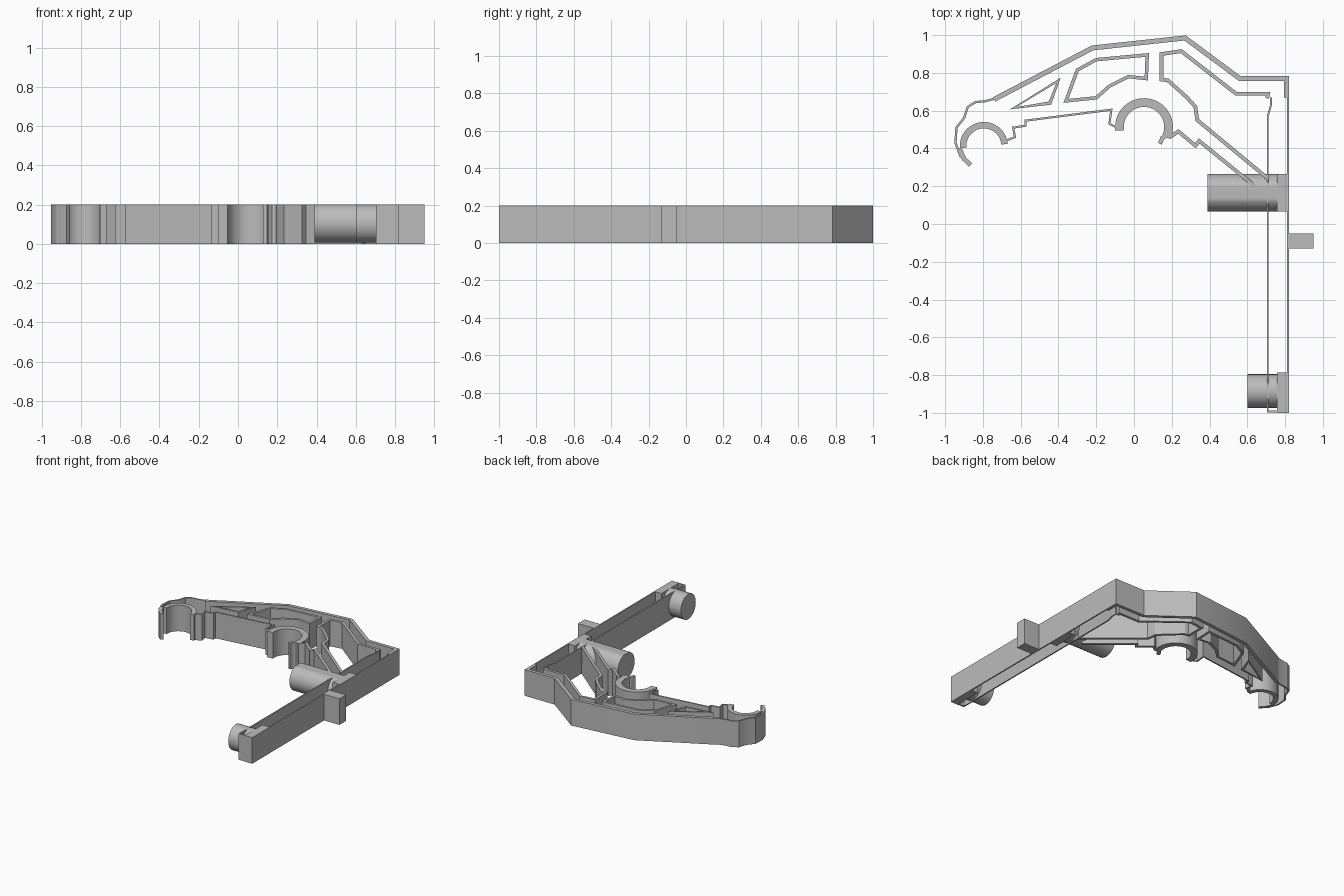
import bpy, bmesh, math
from mathutils import Vector

cube = bpy.data.objects.get("Cube")
if cube:
    bpy.data.objects.remove(cube, do_unlink=True)

HEIGHT = 0.2

gray = bpy.data.materials.new("light_gray")
gray.use_nodes = True
color = (0.5, 0.5, 0.5, 1)
gray.diffuse_color = color
gray.node_tree.nodes["Principled BSDF"].inputs["Base Color"].default_value = color


def finish(name, bm):
    """Turn a bmesh into a shaded object."""
    bmesh.ops.recalc_face_normals(bm, faces=bm.faces)
    mesh = bpy.data.meshes.new(name)
    bm.to_mesh(mesh)
    bm.free()
    mesh.materials.append(gray)
    obj = bpy.data.objects.new(name, mesh)
    bpy.context.collection.objects.link(obj)
    bpy.ops.object.select_all(action='DESELECT')
    obj.select_set(True)
    bpy.context.view_layer.objects.active = obj
    bpy.ops.object.shade_smooth_by_angle(angle=math.radians(25))
    return obj


def wall(name, path, width, closed=False):
    """Upright ribbon of constant width along a centre line, with mitred corners."""
    pts = [Vector(p) for p in path]
    n = len(pts)
    bm = bmesh.new()
    rings = []
    for i, p in enumerate(pts):
        before = pts[i - 1] if i or closed else None
        after = pts[(i + 1) % n] if i < n - 1 or closed else None
        d_in = (p - before).normalized() if before is not None else None
        d_out = (after - p).normalized() if after is not None else d_in
        d_in = d_in or d_out
        n_in, n_out = Vector((-d_in.y, d_in.x)), Vector((-d_out.y, d_out.x))
        mitre = (n_in + n_out).normalized()
        side = mitre * (width / 2 / max(mitre.dot(n_in), 0.5))
        a, b = p + side, p - side
        rings.append([bm.verts.new((q.x, q.y, z))
                      for q, z in ((a, 0), (b, 0), (b, HEIGHT), (a, HEIGHT))])
    for i in range(n if closed else n - 1):
        r, s = rings[i], rings[(i + 1) % n]
        for k in range(4):
            m = (k + 1) % 4
            bm.faces.new((r[k], r[m], s[m], s[k]))
    if not closed:
        bm.faces.new(rings[0])
        bm.faces.new(rings[-1][::-1])
    return finish(name, bm)


def arc(center, radius, start, end, steps=28):
    angles = [math.radians(start + (end - start) * i / steps) for i in range(steps + 1)]
    return [(center[0] + radius * math.cos(a), center[1] + radius * math.sin(a)) for a in angles]


def block(name, x0, x1, y0, y1):
    bm = bmesh.new()
    bmesh.ops.create_cube(bm, size=1)
    for v in bm.verts:
        v.co = (x1 if v.co.x > 0 else x0, y1 if v.co.y > 0 else y0,
                HEIGHT if v.co.z > 0 else 0)
    return finish(name, bm)


def stud(name, x0, x1, y, radius):
    """Round peg along x with a flat top level with the frame."""
    profile = [(y + radius * math.cos(a), min(HEIGHT, radius + 0.007 + radius * math.sin(a)))
               for a in (math.tau * i / 48 for i in range(48))]
    bm = bmesh.new()
    ends = [[bm.verts.new((x, py, pz)) for py, pz in profile] for x in (x0, x1)]
    for i in range(48):
        j = (i + 1) % 48
        bm.faces.new((ends[0][i], ends[0][j], ends[1][j], ends[1][i]))
    for ring in ends:
        bm.faces.new(ring)
    return finish(name, bm)


# Car outline
wall("roof_wall", [(-.74, .66), (-.22, .932), (.27, .985), (.56, .77), (.807, .77), (.807, .67)], .026)
wall("nose_wall", [(-.73, .665), (-.79, .65), (-.84, .645), (-.88, .62), (-.9, .56),
                   (-.94, .51), (-.945, .43), (-.92, .36), (-.87, .31)], .012)
wall("front_bumper", [(-.925, .4), (-.9, .345), (-.865, .312)], .024)
wall("sill_wall", [(-.68, .44), (-.63, .46), (-.64, .51), (-.575, .52), (-.575, .547),
                   (-.12, .605), (-.13, .53), (-.09, .51)], .011)

# Wheel arches
wall("front_wheel_arch", arc((-.795, .413), .11, 5, 185), .034)
wall("rear_wheel_arch", arc((.053, .513), .13, -25, 188), .046)
wall("rear_arch_hook", [(.18, .475), (.15, .455), (.137, .425)], .022)

# Window frames
wall("front_window", [(-.64, .613), (-.4, .76), (-.445, .64)], .018, True)
wall("middle_window", [(-.36, .652), (-.3, .815), (-.2, .87), (.07, .895), (.065, .77),
                       (-.03, .78), (-.13, .73), (-.2, .668)], .018, True)
wall("rear_window", [(.705, .665), (.71, .69), (.54, .69), (.25, .915), (.145, .9), (.145, .765),
                     (.18, .76), (.28, .67), (.325, .62), (.335, .55), (.71, .24)], .02)
wall("rear_brace", [(.19, .46), (.235, .49), (.325, .415), (.345, .44), (.64, .2)], .02)

# Long thin-walled rail
wall("rail_inner_wall", [(.725, .67), (.725, .63), (.708, .57), (.708, -.993), (.815, -.993)], .01)
wall("rail_outer_wall", [(.815, .7), (.815, -1)], .01)

# Connector studs, their base blocks and the outer tab
stud("upper_stud", .39, .76, .165, .1)
block("upper_stud_base", .757, .82, .065, .265)
stud("lower_stud", .6, .76, -.885, .09).scale.z = 1.07
block("lower_stud_base", .757, .82, -1, -.785)
block("outer_tab", .815, .95, -.13, -.05)
